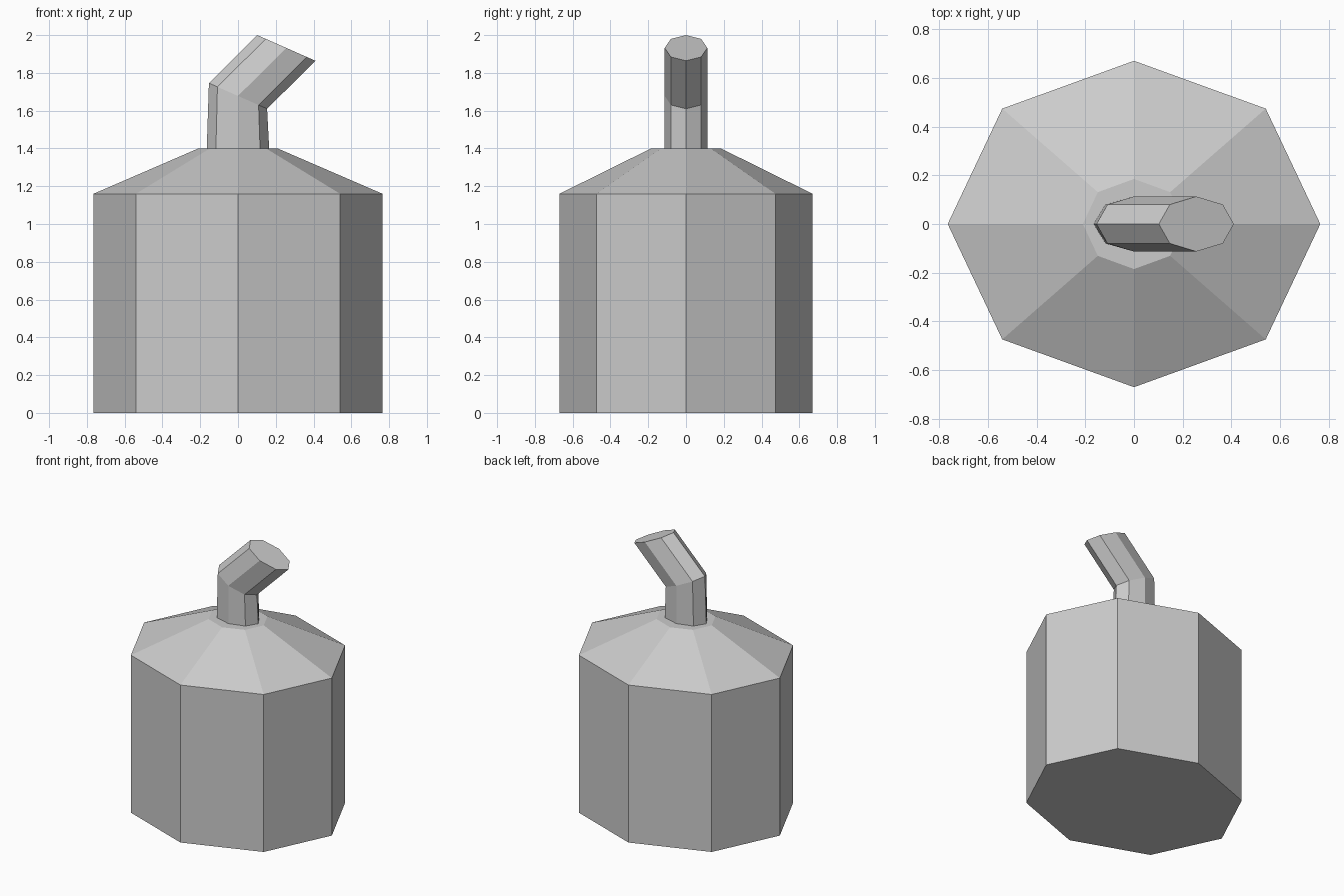
import bpy, bmesh
from math import cos, sin, pi
from mathutils import Vector

if "Cube" in bpy.data.objects:
    bpy.data.objects.remove(bpy.data.objects["Cube"])

SIDES = 8


def loft(name, rings):
    """Skin octagonal rings; each ring is (centre, x half-axis vector, y radius)."""
    bm = bmesh.new()
    loops = []
    for centre, axis, ry in rings:
        loop = []
        for i in range(SIDES):
            a = 2 * pi * i / SIDES
            p = Vector(centre) + Vector(axis) * cos(a) + Vector((0, ry, 0)) * sin(a)
            loop.append(bm.verts.new(p))
        loops.append(loop)
    for low, high in zip(loops, loops[1:]):
        for i in range(SIDES):
            j = (i + 1) % SIDES
            bm.faces.new((low[i], low[j], high[j], high[i]))
    bm.faces.new(loops[0][::-1])
    bm.faces.new(loops[-1])
    bmesh.ops.recalc_face_normals(bm, faces=bm.faces)
    mesh = bpy.data.meshes.new(name)
    bm.to_mesh(mesh)
    bm.free()
    obj = bpy.data.objects.new(name, mesh)
    bpy.context.collection.objects.link(obj)
    return obj


# Tank body with sloped shoulder
loft("tank_body", [
    ((0, 0, 0), (0.765, 0, 0), 0.67),
    ((0, 0, 1.16), (0.765, 0, 0), 0.67),
    ((0, 0, 1.40), (0.21, 0, 0), 0.185),
])

# Bent spout, seated slightly into the shoulder
loft("spout", [
    ((0, 0, 1.38), (0.166, 0, 0), 0.113),
    ((0, 0, 1.678), (0.154, 0, -0.068), 0.113),
    ((0.256, 0, 1.932), (0.154, 0, -0.068), 0.113),
])
